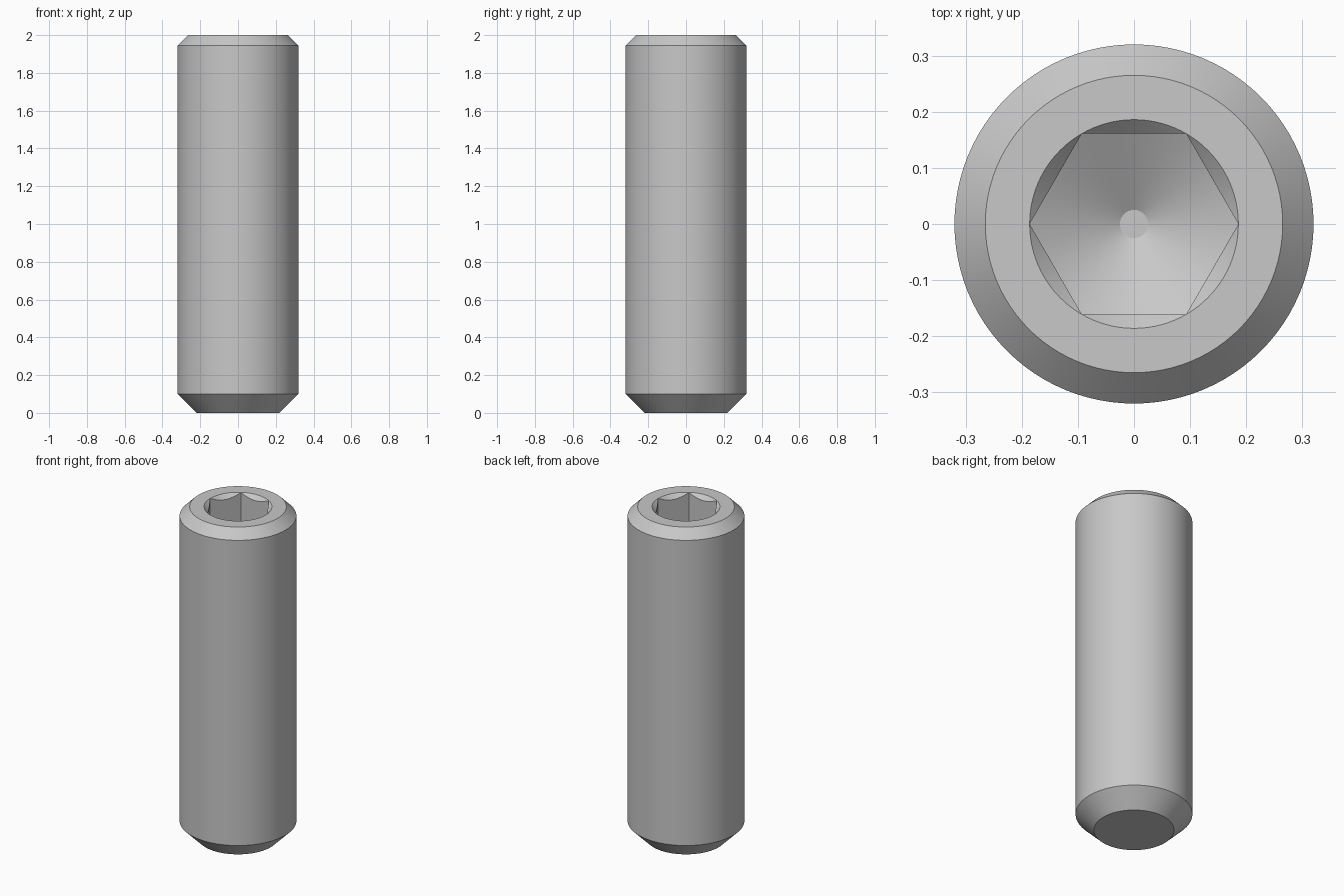
import bpy
import bmesh
from math import cos, sin, tan, pi, radians

default = bpy.data.objects.get("Cube")
if default:
    bpy.data.objects.remove(default, do_unlink=True)

SEGMENTS = 96                      # multiple of 12, so hexagon corners land on columns
SOCKET_R = 0.186                   # hexagon corner radius
APOTHEM = SOCKET_R * cos(pi / 6)
TIP_R = 0.025
SLOPE = tan(radians(30))           # drill point slope
SOCKET_Z = 1.6

# One grey steel colour
steel = bpy.data.materials.new("grey steel")
steel.use_nodes = True
colour = (0.58, 0.58, 0.58, 1)
steel.diffuse_color = colour
steel.node_tree.nodes["Principled BSDF"].inputs["Base Color"].default_value = colour


def profile(angle):
    """Outline from the point, up the shank and down into the hexagon socket."""
    off = angle % (pi / 3) - pi / 6
    r = APOTHEM / cos(off)
    drop = SOCKET_R - r
    return [
        (0.22, 0), (0.32, 0.1),                   # chamfered point
        (0.32, 1.945), (0.265, 2),                # shank and top chamfer
        (SOCKET_R, 2), (r, 2 - drop),             # countersunk rim
        (r, SOCKET_Z - drop * SLOPE),             # hexagon wall
        (TIP_R, SOCKET_Z - (SOCKET_R - TIP_R) * SLOPE),  # drill cone
    ]


# Loft the outline around the axis
bm = bmesh.new()
columns = []
for i in range(SEGMENTS):
    a = 2 * pi * i / SEGMENTS
    columns.append([bm.verts.new((r * cos(a), r * sin(a), z)) for r, z in profile(a)])

for i, col in enumerate(columns):
    nxt = columns[(i + 1) % SEGMENTS]
    for j in range(len(col) - 1):
        bm.faces.new((col[j], nxt[j], nxt[j + 1], col[j + 1]))

# Flat bottom end and socket floor
bm.faces.new([c[0] for c in reversed(columns)])
bm.faces.new([c[-1] for c in columns])

# Rim and wall meet at the hexagon corners
bmesh.ops.remove_doubles(bm, verts=bm.verts, dist=0.00001)
bmesh.ops.recalc_face_normals(bm, faces=bm.faces)

mesh = bpy.data.meshes.new("set_screw")
bm.to_mesh(mesh)
bm.free()
mesh.materials.append(steel)
screw = bpy.data.objects.new("set_screw", mesh)
bpy.context.collection.objects.link(screw)

# Smooth round faces, sharp edges
bpy.ops.object.select_all(action="DESELECT")
screw.select_set(True)
bpy.context.view_layer.objects.active = screw
bpy.ops.object.shade_smooth_by_angle(angle=radians(28))
